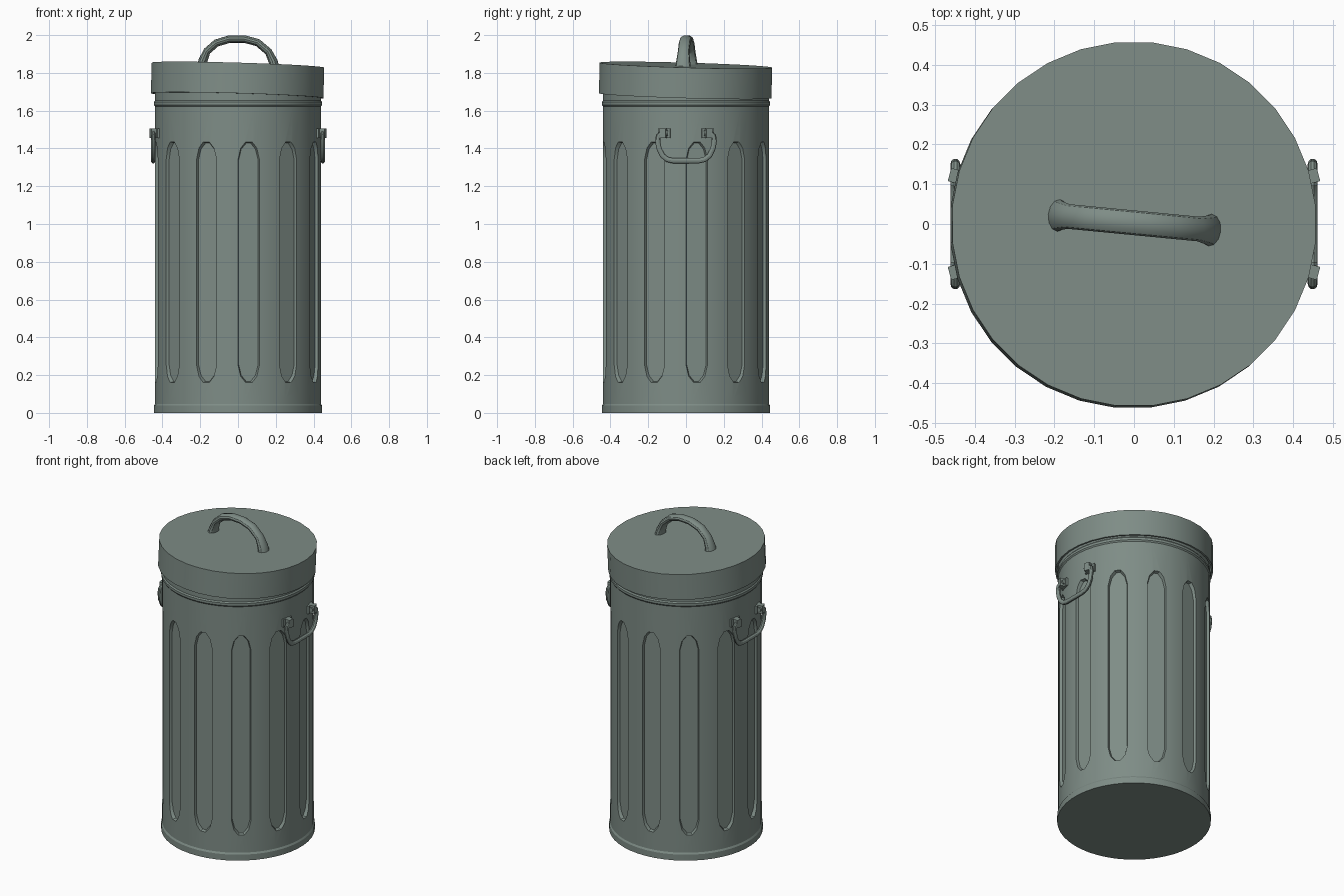
import bpy, bmesh, math
from mathutils import Vector, Matrix

if "Cube" in bpy.data.objects:
    bpy.data.objects.remove(bpy.data.objects["Cube"])

mat = bpy.data.materials.new("grey green metal")
mat.diffuse_color = (0.21, 0.265, 0.24, 1)
mat.use_nodes = True
mat.node_tree.nodes["Principled BSDF"].inputs["Base Color"].default_value = mat.diffuse_color

def finish(name, bm, smooth=True):
    bmesh.ops.recalc_face_normals(bm, faces=bm.faces)
    me = bpy.data.meshes.new(name)
    bm.to_mesh(me)
    bm.free()
    ob = bpy.data.objects.new(name, me)
    bpy.context.collection.objects.link(ob)
    me.materials.append(mat)
    if smooth:
        shade(ob)
    return ob

def select(ob):
    bpy.ops.object.select_all(action='DESELECT')
    ob.select_set(True)
    bpy.context.view_layer.objects.active = ob

def shade(ob):
    select(ob)
    bpy.ops.object.shade_smooth_by_angle(angle=math.radians(30))

def bridge(bm, rings, closed_caps=True):
    for a, b in zip(rings, rings[1:]):
        n = len(a)
        for i in range(n):
            j = (i + 1) % n
            bm.faces.new((a[i], a[j], b[j], b[i]))
    if closed_caps:
        bm.faces.new(rings[0])
        bm.faces.new(rings[-1])

def revolve(profile, n):
    # profile of (radius, z), capped at both ends
    bm = bmesh.new()
    rings = [[bm.verts.new((r * math.cos((i + .5) * math.tau / n),
                            r * math.sin((i + .5) * math.tau / n), z))
              for i in range(n)] for r, z in profile]
    bridge(bm, rings)
    return bm

def sweep(name, pts, side, a, b, flare=(), n=12):
    # elliptical section along a planar path; a = half width along the plane normal
    bm = bmesh.new()
    pts = [Vector(p) for p in pts]
    side = Vector(side).normalized()
    rings = []
    for k, p in enumerate(pts):
        t = (pts[min(k + 1, len(pts) - 1)] - pts[max(k - 1, 0)]).normalized()
        up = t.cross(side).normalized()
        s = flare[k] if flare else 1
        rings.append([bm.verts.new(p + side * a * s * math.cos(i * math.tau / n)
                                   + up * b * s * math.sin(i * math.tau / n)) for i in range(n)])
    bridge(bm, rings)
    return finish(name, bm)

# Can body with base rim and upper bead
body = finish("can_body", revolve([(.446, 0), (.446, .038), (.440, .048), (.440, 1.622),
                                   (.446, 1.630), (.446, 1.645), (.440, 1.653), (.440, 1.78)], 48), False)

# Twelve recessed flutes, cut with tapered round-ended prisms
half = [(.058, 1.345), (.044, 1.402), (.017, 1.435)]
arch = half + [(-y, z) for y, z in half[::-1]]
outline = arch + [(-y, 1.595 - z) for y, z in arch]
bm = bmesh.new()
for k in range(12):
    rot = Matrix.Rotation(math.radians(7.5 + 30 * k), 4, 'Z')
    rings = []
    for r, inset in ((.420, .006), (.440, 0), (.48, -.004)):
        rings.append([bm.verts.new(rot @ Vector((r, y - math.copysign(inset, y),
                      z - math.copysign(inset, z - .7975)))) for y, z in outline])
    bridge(bm, rings)
cutter = finish("flute_cutter", bm, False)
cutter.hide_render = True
mod = body.modifiers.new("flutes", 'BOOLEAN')
mod.object, mod.operation, mod.solver = cutter, 'DIFFERENCE', 'EXACT'
select(body)
bpy.ops.object.modifier_apply(modifier="flutes")
bpy.data.objects.remove(cutter)
shade(body)

# Slightly tilted hollow lid
bm = revolve([(.459, 0), (.459, -.162), (.448, -.162), (.448, -.015)], 32)
tilt = Matrix.Translation((0, 0, 1.841)) @ Matrix.Rotation(.029, 4, 'Y') @ Matrix.Rotation(-.029, 4, 'X')
bmesh.ops.transform(bm, matrix=tilt, verts=bm.verts)
finish("lid", bm)

# Arched lid handle, flared at the feet
path = [(-.192, 1.835), (-.186, 1.865), (-.165, 1.915), (-.115, 1.958), (-.045, 1.979),
        (.035, 1.979), (.105, 1.960), (.162, 1.912), (.187, 1.860), (.194, 1.825)]
ang = math.radians(-5.5)
c, s = math.cos(ang), math.sin(ang)
sweep("lid_handle", [(x * c, x * s + .003, z) for x, z in path], (-s, c, 0), .031, .020,
      [1.35, 1.2, 1, 1, 1, 1, 1, 1, 1.2, 1.35])

# Side bails and their brackets
half = [(.095, 1.481), (.128, 1.481), (.146, 1.468), (.150, 1.440), (.143, 1.400), (.125, 1.362),
        (.100, 1.342), (.070, 1.335)]
loop = half + [(-y, z) for y, z in half[::-1]]
for sx, label in ((1, "right"), (-1, "left")):
    sweep(label + "_bail", [(sx * .449, y, z) for y, z in loop], (1, 0, 0), .0125, .0145, n=10)
    for sy, end in ((1, "back"), (-1, "front")):
        bm = bmesh.new()
        turn = Matrix.Rotation(math.radians(15 * sy), 4, 'Z')
        # wall plate, then the clip around the bail
        for r, dy, size in ((.442, 0, (.016, .066, .05)), (.460, 0, (.040, .034, .05))):
            m = turn @ Matrix.Translation((r, dy, 1.481)) @ Matrix.Diagonal((*size, 1))
            bmesh.ops.create_cube(bm, size=1, matrix=m)
        for v in bm.verts:
            v.co.x *= sx
        finish(f"{label}_{end}_bracket", bm, False)
